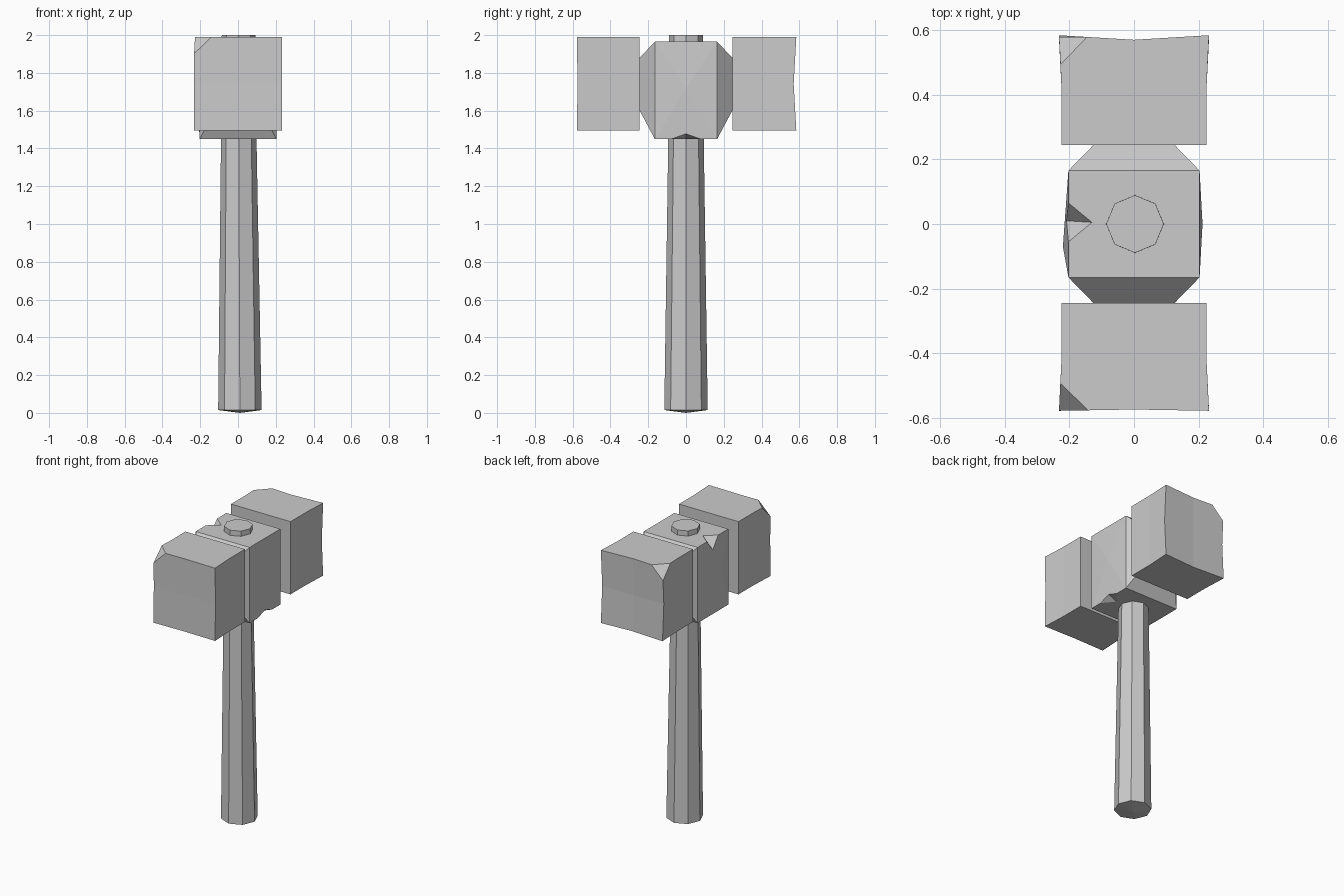
import bpy, bmesh, math
from mathutils import Vector

cube = bpy.data.objects.get("Cube")
if cube:
    bpy.data.objects.remove(cube, do_unlink=True)

grey = bpy.data.materials.new("stone grey")
grey.use_nodes = True
colour = (0.6, 0.6, 0.6, 1)
grey.diffuse_color = colour
grey.node_tree.nodes["Principled BSDF"].inputs["Base Color"].default_value = colour


def finish(bm, name):
    bmesh.ops.recalc_face_normals(bm, faces=bm.faces)
    mesh = bpy.data.meshes.new(name)
    bm.to_mesh(mesh)
    bm.free()
    mesh.materials.append(grey)
    obj = bpy.data.objects.new(name, mesh)
    bpy.context.collection.objects.link(obj)
    return obj


def hull(points, name):
    bm = bmesh.new()
    for p in points:
        bm.verts.new(p)
    result = bmesh.ops.convex_hull(bm, input=bm.verts)
    loose = [v for v in result["geom_interior"] if isinstance(v, bmesh.types.BMVert)]
    bmesh.ops.delete(bm, geom=loose, context="VERTS")
    bmesh.ops.dissolve_limit(bm, angle_limit=0.01, verts=bm.verts, edges=bm.edges)
    return finish(bm, name)


def chip(bm, a, b, c, centre):
    """Slice off the corner beyond the plane through a, b and c."""
    a, b, c = Vector(a), Vector(b), Vector(c)
    normal = (b - a).cross(c - a)
    if normal.dot(a - centre) < 0:
        normal.negate()
    bmesh.ops.bisect_plane(bm, geom=bm.verts[:] + bm.edges[:] + bm.faces[:],
                           plane_co=a, plane_no=normal, clear_outer=True)
    bmesh.ops.holes_fill(bm, edges=[e for e in bm.edges if e.is_boundary])


# Striking blocks: slightly hollow end faces and chipped upper corners
def striking_block(name, side, inner, outer, dish):
    bm = bmesh.new()
    bmesh.ops.create_cube(bm, size=1)
    bmesh.ops.subdivide_edges(bm, edges=bm.edges, cuts=1, use_grid_fill=True)
    centre = Vector((0, side * (inner + outer) / 2, 1.742))
    for v in bm.verts:
        at_end = v.co.y * side > 0.4
        at_corner = abs(v.co.x) > 0.4 and abs(v.co.z) > 0.4
        width = 0.464 if at_end else 0.448
        v.co = Vector((v.co.x * width, v.co.y * (outer - inner), v.co.z * 0.495)) + centre
        if at_end and not at_corner:
            v.co.y -= side * dish
    chip(bm, (-0.23, side * 0.49, 1.99), (-0.14, side * outer, 1.99),
         (-0.232, side * outer, 1.9), centre)
    return finish(bm, name)


striking_block("front_striking_block", -1, 0.245, 0.578, 0.004)
striking_block("back_striking_block", 1, 0.245, 0.584, 0.014)

# Middle block: box that narrows toward both striking blocks
points = [(-0.22, -0.07, 1.75), (0.212, 0, 1.72)]
for sx in (-1, 1):
    for sy in (-1, 1):
        points += [(sx * 0.203, sy * 0.165, z) for z in (1.45, 1.965)]
        points += [(sx * 0.125, sy * 0.245, z) for z in (1.6, 1.88)]
middle = hull(points, "middle_block")


# Wedge notches knocked out of the middle block's long edges
def notch(apex, root, half_width, lift):
    apex, root = Vector(apex), Vector(root)
    corners = []
    for s in (-1, 1):
        edge = Vector((root.x, apex.y + s * half_width, apex.z))
        corners.append(apex + (edge - apex) * 2)
    wedge = [apex, apex + (root - apex) * 2] + corners
    wedge += [p + Vector((0, 0, lift)) for p in [apex] + corners]
    cutter = hull(wedge, "notch_cutter")
    cutter.hide_render = True
    mod = middle.modifiers.new("notch", "BOOLEAN")
    mod.operation = "DIFFERENCE"
    mod.solver = "EXACT"
    mod.object = cutter
    bpy.context.view_layer.objects.active = middle
    bpy.ops.object.modifier_apply(modifier=mod.name)
    bpy.data.objects.remove(cutter, do_unlink=True)


notch((-0.13, 0.005, 1.965), (-0.21, 0.01, 1.89), 0.066, 0.1)
notch((0.14, 0.0, 1.45), (0.205, 0.0, 1.478), 0.08, -0.1)

# Handle: tapered octagonal shaft through the head, with a blunt lower end
bm = bmesh.new()
rings = []
for z, radius, shift in ((0.015, 0.115, 0.01), (1.45, 0.094, 0.004), (2.0, 0.089, 0.003)):
    ring = []
    for i in range(8):
        a = math.tau * i / 8
        ring.append(bm.verts.new((radius * math.cos(a) + shift, radius * math.sin(a), z)))
    rings.append(ring)
for low, high in zip(rings, rings[1:]):
    for i in range(8):
        j = (i + 1) % 8
        bm.faces.new((low[i], low[j], high[j], high[i]))
bm.faces.new(rings[-1])
tip = bm.verts.new((0.01, 0, 0))
for i in range(8):
    bm.faces.new((rings[0][(i + 1) % 8], rings[0][i], tip))
finish(bm, "handle")
